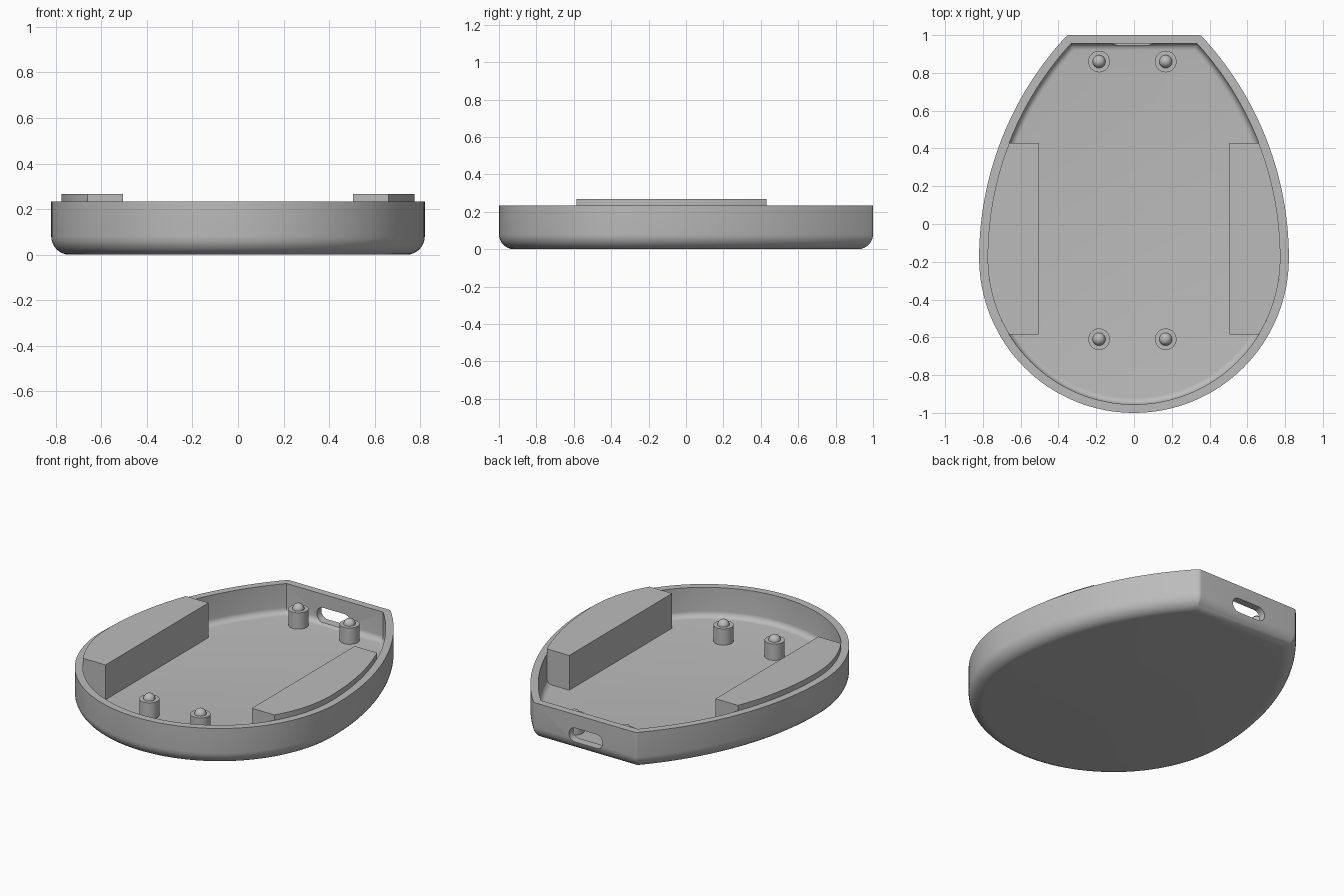
import bpy, bmesh
from math import sin, cos, asin, pi, sqrt

if "Cube" in bpy.data.objects:
    bpy.data.objects.remove(bpy.data.objects["Cube"])

HALF_W, MID_Y, BACK_Y = 0.82, -0.18, 1.0   # widest half width, where it lies, flat back
FLANK_R = 1.725                            # radius of the long side arcs
CORNER_R = 0.03
WALL, FLOOR, RIM, EDGE_R = 0.045, 0.05, 0.233, 0.08
BLOCK_TOP = 0.267

grey = bpy.data.materials.new("plain_grey")
grey.use_nodes = True
grey.diffuse_color = (0.5, 0.5, 0.5, 1)
grey.node_tree.nodes["Principled BSDF"].inputs["Base Color"].default_value = (0.5, 0.5, 0.5, 1)


def finish(name, bm, smooth=True):
    bmesh.ops.remove_doubles(bm, verts=bm.verts, dist=1e-5)
    bmesh.ops.recalc_face_normals(bm, faces=bm.faces)
    mesh = bpy.data.meshes.new(name)
    bm.to_mesh(mesh)
    bm.free()
    mesh.materials.append(grey)
    ob = bpy.data.objects.new(name, mesh)
    bpy.context.collection.objects.link(ob)
    if smooth:
        smooth_by_angle(ob)
    return ob


def select_only(ob):
    bpy.ops.object.select_all(action='DESELECT')
    ob.select_set(True)
    bpy.context.view_layer.objects.active = ob


def smooth_by_angle(ob):
    select_only(ob)
    bpy.ops.object.shade_smooth_by_angle(angle=pi / 6)


def arc(cx, cy, r, a0, a1, n):
    return [(cx + r * cos(a0 + (a1 - a0) * i / n), cy + r * sin(a0 + (a1 - a0) * i / n))
            for i in range(n + 1)]


def outline(d):
    """Egg outline with a flat back, moved inward by d."""
    e = max(d, CORNER_R)
    end = asin((BACK_Y - e - MID_Y) / (FLANK_R - e))
    cx = HALF_W - FLANK_R
    corner = (cx + (FLANK_R - e) * cos(end), BACK_Y - e)
    half = arc(0, MID_Y, HALF_W - d, -pi / 2, 0, 32)
    half += arc(cx, MID_Y, FLANK_R - d, 0, end, 28)[1:]
    half += arc(*corner, e - d, end, pi / 2, 6)[1:]
    return half + [(-x, y) for x, y in reversed(half[1:])]


def prism(bm, pts, z0, z1):
    face = bm.faces.new([bm.verts.new((x, y, z0)) for x, y in pts])
    top = bmesh.ops.extrude_face_region(bm, geom=[face])["geom"]
    for v in top:
        if isinstance(v, bmesh.types.BMVert):
            v.co.z = z1


# Tray: outlines stacked along the wall's cross-section
section = [(EDGE_R + x, EDGE_R + z) for x, z in arc(0, 0, EDGE_R, -pi / 2, -pi, 8)]
inner_r = EDGE_R - WALL
section += [(0, RIM), (WALL, RIM)]
section += [(EDGE_R + x, FLOOR + inner_r + z) for x, z in arc(0, 0, inner_r, -pi, -pi / 2, 6)]
bm = bmesh.new()
rings = [[bm.verts.new((x, y, z)) for x, y in outline(d)] for d, z in section]
count = len(rings[0])
for low, high in zip(rings, rings[1:]):
    for i in range(count):
        j = (i + 1) % count
        bm.faces.new((low[i], low[j], high[j], high[i]))
bm.faces.new(rings[0])
bm.faces.new(rings[-1])
tray = finish("tray", bm, smooth=False)

# Rounded slot through the back wall
SLOT_HALF, SLOT_R, SLOT_X, SLOT_Z = 0.073, 0.044, -0.008, 0.105
stadium = arc(SLOT_HALF, 0, SLOT_R, -pi / 2, pi / 2, 16)
stadium += arc(-SLOT_HALF, 0, SLOT_R, pi / 2, 3 * pi / 2, 16)
bm = bmesh.new()
prism(bm, stadium, 0.9, 1.1)
for v in bm.verts:
    v.co = (v.co.x + SLOT_X, v.co.z, v.co.y + SLOT_Z)
cutter = finish("slot_cutter", bm, smooth=False)
cutter.hide_render = True
cut = tray.modifiers.new("slot", 'BOOLEAN')
cut.operation, cut.solver, cut.object = 'DIFFERENCE', 'EXACT', cutter
select_only(tray)
bpy.ops.object.modifier_apply(modifier=cut.name)
bpy.data.objects.remove(cutter)
smooth_by_angle(tray)


# Side blocks: straight inside, following the wall outside
def wall_x(y):
    t = y - MID_Y
    if t < 0:
        return sqrt((HALF_W - WALL) ** 2 - t * t)
    return HALF_W - FLANK_R + sqrt((FLANK_R - WALL) ** 2 - t * t)


BLOCK_X, Y0, Y1, STEPS = 0.505, -0.585, 0.43, 32
ys = [Y0 + (Y1 - Y0) * i / STEPS for i in range(STEPS + 1)]
for side, name in ((1, "left_block"), (-1, "right_block")):
    pts = [(BLOCK_X, Y0)] + [(wall_x(y), y) for y in ys] + [(BLOCK_X, Y1)]
    bm = bmesh.new()
    prism(bm, [(side * x, y) for x, y in pts], FLOOR - 0.01, BLOCK_TOP)
    finish(name, bm)

# Standoffs: short posts with domed pins, lathed from one profile
POST_R, PIN_R, POST_TOP, SIDES = 0.057, 0.034, 0.152, 32
profile = [(POST_R, FLOOR - 0.01), (POST_R, POST_TOP)]
profile += [(r, POST_TOP + z) for r, z in arc(0, 0, PIN_R, 0, pi / 2, 8)]
for row, y in (("front", -0.61), ("back", 0.86)):
    for side, x in (("left", 0.168), ("right", -0.185)):
        bm = bmesh.new()
        loops = [[bm.verts.new((x + px, y + py, z)) for px, py in
                  arc(0, 0, r, 0, 2 * pi * (SIDES - 1) / SIDES, SIDES - 1)] for r, z in profile]
        for a, b in zip(loops, loops[1:]):
            for i in range(SIDES):
                j = (i + 1) % SIDES
                bm.faces.new((a[i], a[j], b[j], b[i]))
        bm.faces.new(loops[0])
        finish(f"{row}_{side}_standoff", bm)
